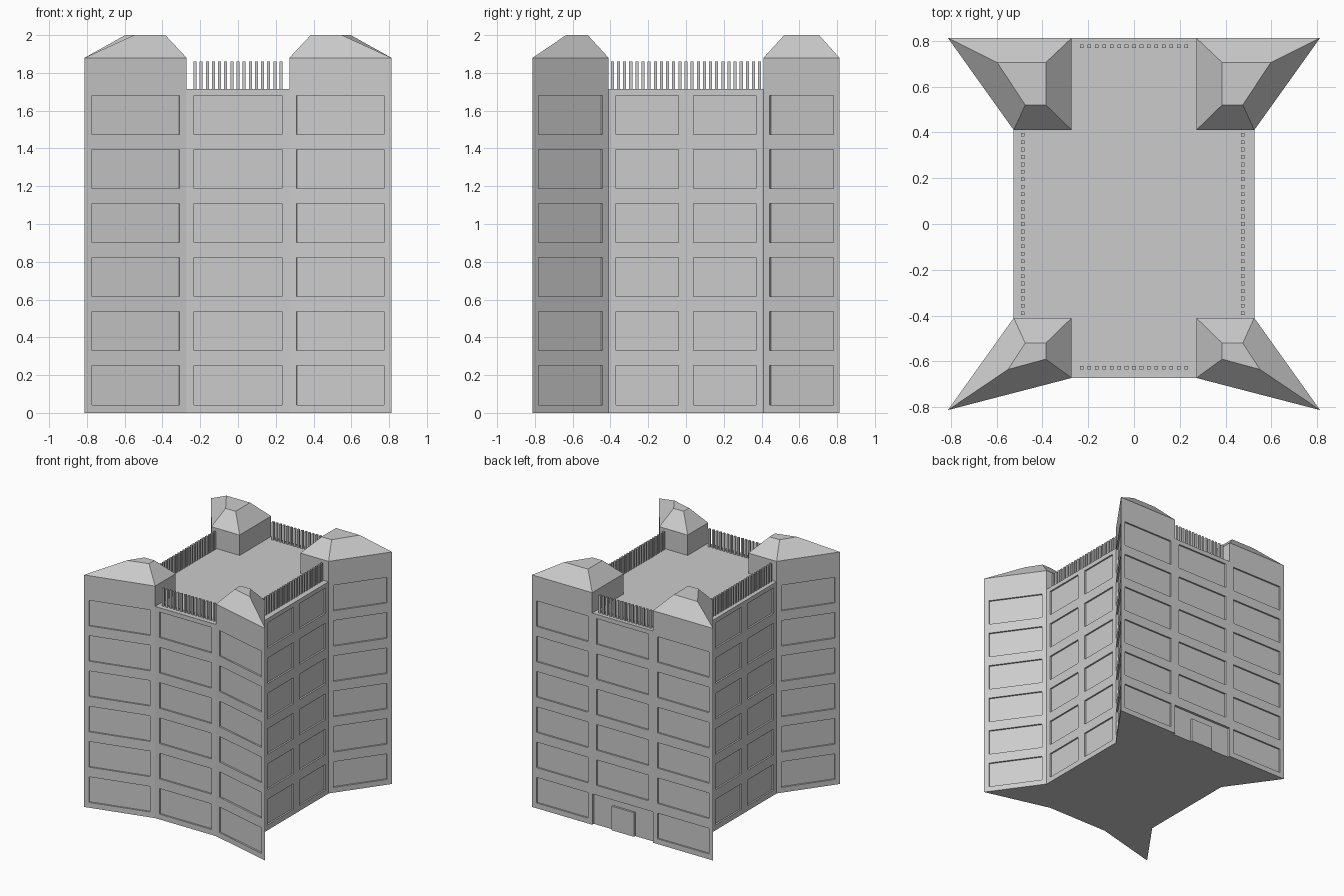
import bpy, bmesh
from mathutils import Vector

if "Cube" in bpy.data.objects:
    bpy.data.objects.remove(bpy.data.objects["Cube"])

DECK, EAVE, TOP = 1.715, 1.88, 2.0
BX, SX, CX = 0.272, 0.525, 0.812      # bay edge, side wall, corner tip
SY, CY = 0.41, 0.812
BAY_Y = {-1: 0.672, 1: 0.812}         # front bay is set back
FLAT = {-1: [(.385, .59), (.55, .635), (.475, .52), (.385, .52)],
        1: [(.385, .705), (.597, .705), (.475, .52), (.385, .52)]}


def make_object(name, bm, hide=False):
    bmesh.ops.remove_doubles(bm, verts=bm.verts, dist=1e-5)
    bmesh.ops.recalc_face_normals(bm, faces=bm.faces)
    me = bpy.data.meshes.new(name)
    bm.to_mesh(me)
    bm.free()
    ob = bpy.data.objects.new(name, me)
    bpy.context.collection.objects.link(ob)
    ob.hide_render = hide
    return ob


def face(bm, pts):
    bm.faces.new([bm.verts.new(p) for p in pts])


def at(p, z):
    return (p[0], p[1], z)


def prism(bm, pts, z0, z1):
    n = len(pts)
    face(bm, [at(p, z0) for p in reversed(pts)])
    face(bm, [at(p, z1) for p in pts])
    for i in range(n):
        a, b = pts[i], pts[(i + 1) % n]
        face(bm, [at(a, z0), at(b, z0), at(b, z1), at(a, z1)])


def box(bm, x0, x1, y0, y1, z0, z1):
    prism(bm, [(x0, y0), (x1, y0), (x1, y1), (x0, y1)], z0, z1)


# Body: walls, deck, and four corner towers with hipped roofs
body = bmesh.new()
walls = []                             # (start, end, window columns)
for sx in (-1, 1):
    for sy in (-1, 1):
        p, c = (sx * BX, sy * BAY_Y[sy]), (sx * CX, sy * CY)
        q, i = (sx * SX, sy * SY), (sx * BX, sy * SY)
        face(body, [at(p, 0), at(c, 0), at(c, EAVE), at(p, EAVE), at(p, DECK)])
        face(body, [at(c, 0), at(q, 0), at(q, DECK), at(q, EAVE), at(c, EAVE)])
        for a, b in ((q, i), (i, p)):
            face(body, [at(a, DECK), at(b, DECK), at(b, EAVE), at(a, EAVE)])
        walls += [(p, c, 1), (c, q, 1)]
        eave = [p, c, q, i]
        flat = [(sx * x, sy * y) for x, y in FLAT[sy]]
        for k in range(4):
            m = (k + 1) % 4
            face(body, [at(eave[k], EAVE), at(eave[m], EAVE), at(flat[m], TOP), at(flat[k], TOP)])
        face(body, [at(f, TOP) for f in flat])
F, B = BAY_Y[-1], BAY_Y[1]
bays = [((-BX, -F), (BX, -F), 1), ((SX, -SY), (SX, SY), 2),
        ((BX, B), (-BX, B), 1), ((-SX, SY), (-SX, -SY), 2)]
for a, b, n in bays:
    face(body, [at(a, 0), at(b, 0), at(b, DECK), at(a, DECK)])
walls += bays
outline = [(-BX, -F), (BX, -F), (CX, -CY), (SX, -SY), (SX, SY), (CX, CY),
           (BX, B), (-BX, B), (-CX, CY), (-SX, SY), (-SX, -SY), (-CX, -CY)]
face(body, [at(p, 0) for p in outline])
deck = [(-BX, -F), (BX, -F), (BX, -SY), (SX, -SY), (SX, SY), (BX, SY),
        (BX, B), (-BX, B), (-BX, SY), (-SX, SY), (-SX, -SY), (-BX, -SY)]
face(body, [at(p, DECK) for p in deck])
building = make_object("building", body)

# Shallow window recesses on every wall, six floors
cut = bmesh.new()
MARGIN, DEPTH = 0.039, 0.013
for a, b, cols in walls:
    a, b = Vector(a), Vector(b)
    d = (b - a).normalized()
    nrm = Vector((d.y, -d.x))
    if nrm.dot((a + b) / 2) < 0:
        nrm = -nrm
    width = (b - a).length / cols
    for col in range(cols):
        s = a + d * (col * width + MARGIN)
        e = a + d * ((col + 1) * width - MARGIN)
        pts = [s + nrm * .01, e + nrm * .01, e - nrm * DEPTH, s - nrm * DEPTH]
        for row in range(6):
            if row == 0 and cols == 1 and a.y > .8 and b.y > .8 and abs(a.x + b.x) < .01:
                continue               # entrance bay instead of a window
            z = 0.043 + row * 0.286
            prism(cut, pts, z, z + 0.207)
# Entrance recess in the middle of the back wall
box(cut, -BX + .001, BX - .001, B - .02, B + .01, -.01, .25)
cutter = make_object("window_cutter", cut, hide=True)
mod = building.modifiers.new("windows", 'BOOLEAN')
mod.operation, mod.solver, mod.object = 'DIFFERENCE', 'EXACT', cutter
bpy.context.view_layer.objects.active = building
bpy.ops.object.modifier_apply(modifier=mod.name)
bpy.data.objects.remove(cutter)

# Door
bm = bmesh.new()
box(bm, -.1, .1, B - .021, B - .004, 0, .195)
make_object("door", bm)

# Balustrade posts around the roof deck
bm = bmesh.new()
W = 0.008
posts = [((k - 7) * .0325, y) for k in range(15) for y in (-.628, .776)]
posts += [(x, (k - 12) * .0325) for k in range(25) for x in (-.485, .475)]
for x, y in posts:
    box(bm, x - W, x + W, y - W, y + W, DECK, 1.86)
make_object("balustrade", bm)
